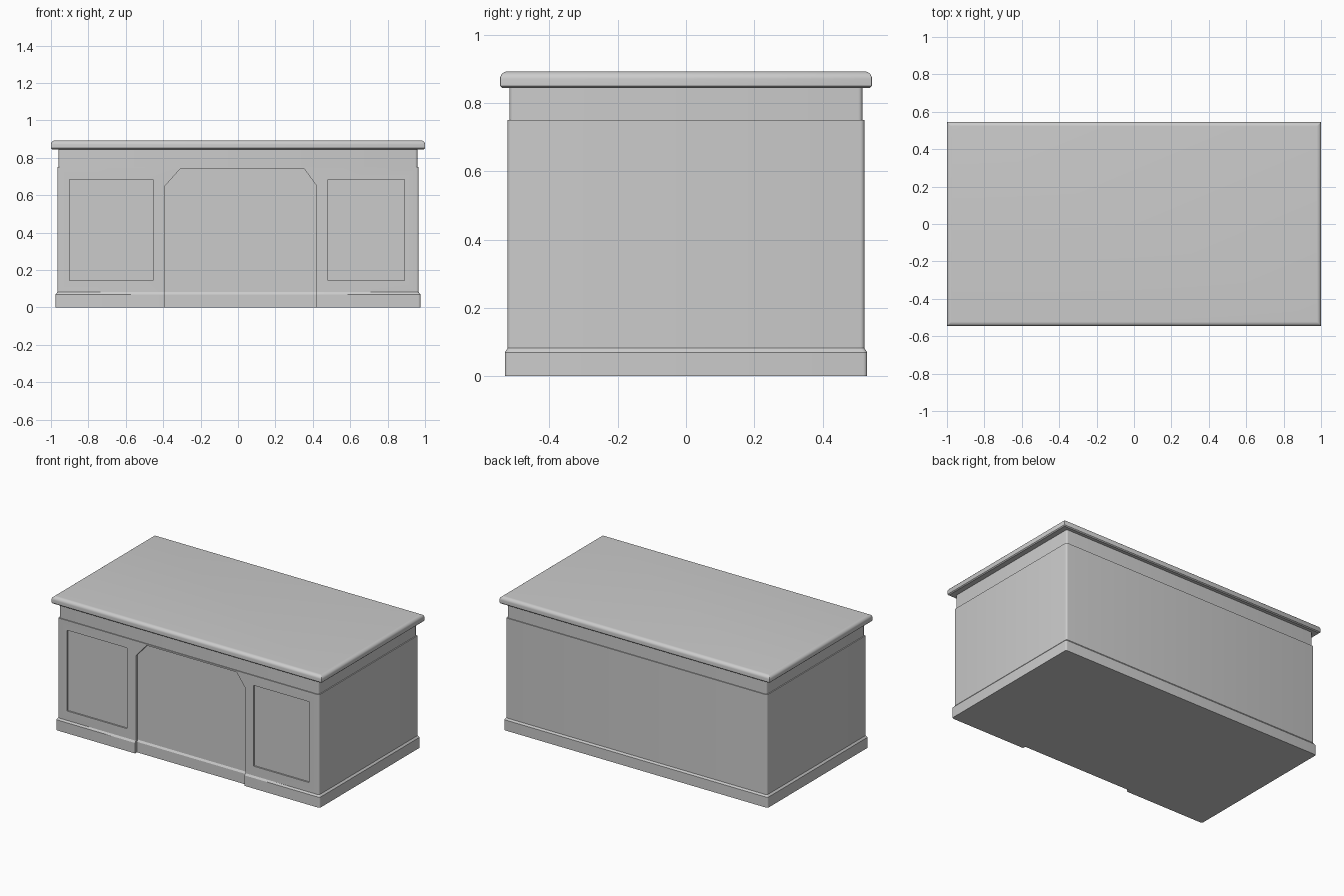
import bpy, bmesh
from math import sin, cos, pi, radians

if "Cube" in bpy.data.objects:
    bpy.data.objects.remove(bpy.data.objects["Cube"])


def finish(name, bm):
    bmesh.ops.recalc_face_normals(bm, faces=bm.faces)
    mesh = bpy.data.meshes.new(name)
    bm.to_mesh(mesh)
    bm.free()
    obj = bpy.data.objects.new(name, mesh)
    bpy.context.collection.objects.link(obj)
    return obj


def loft(name, profile, radius, segs=4):
    """Stack rounded rectangles given as (half x, half y, z)."""
    bm = bmesh.new()
    rings = []
    for hx, hy, z in profile:
        ring = []
        for i, (sx, sy) in enumerate([(1, 1), (-1, 1), (-1, -1), (1, -1)]):
            for k in range(segs + 1):
                a = (i + k / segs) * pi / 2
                ring.append(bm.verts.new((sx * (hx - radius) + radius * cos(a),
                                          sy * (hy - radius) + radius * sin(a), z)))
        rings.append(ring)
    n = len(rings[0])
    for lo, hi in zip(rings, rings[1:]):
        for j in range(n):
            bm.faces.new((lo[j], lo[(j + 1) % n], hi[(j + 1) % n], hi[j]))
    bm.faces.new(rings[0])
    bm.faces.new(rings[-1])
    return finish(name, bm)


def prism(name, outline, y0, y1):
    """Extrude an x-z outline along y."""
    bm = bmesh.new()
    face = bm.faces.new([bm.verts.new((x, y0, z)) for x, z in outline])
    ext = bmesh.ops.extrude_face_region(bm, geom=[face])
    bmesh.ops.translate(bm, vec=(0, y1 - y0, 0),
                        verts=[v for v in ext["geom"] if isinstance(v, bmesh.types.BMVert)])
    obj = finish(name, bm)
    obj.hide_render = True
    return obj


def cut(obj, cutter):
    mod = obj.modifiers.new("cut", "BOOLEAN")
    mod.operation = "DIFFERENCE"
    mod.solver = "EXACT"
    mod.object = cutter
    bpy.context.view_layer.objects.active = obj
    bpy.ops.object.modifier_apply(modifier=mod.name)
    bpy.data.objects.remove(cutter)


def smooth(obj):
    bpy.ops.object.select_all(action="DESELECT")
    obj.select_set(True)
    bpy.context.view_layer.objects.active = obj
    bpy.ops.object.shade_smooth_by_angle(angle=radians(30))


# Carcass: plinth, pedestal body and set-back frieze
upper = [(0.976, 0.531, 0.07), (0.966, 0.523, 0.082), (0.966, 0.523, 0.75),
         (0.959, 0.517, 0.75), (0.959, 0.517, 0.85)]
body = loft("desk_body", [(0.976, 0.531, 0)] + upper, 0.012)

# Shallow kneehole recess that follows the plinth profile
arch = prism("kneehole_cutter", [(-0.39, -0.1), (0.42, -0.1), (0.42, 0.65), (0.355, 0.74),
                                 (-0.31, 0.74), (-0.39, 0.65)], -0.7, -0.4)
core = loft("kneehole_core", [(0.976, 0.531, -0.2)] + upper, 0.012)
for v in core.data.vertices:
    v.co.y += 0.02
core.hide_render = True
cut(arch, core)
cut(body, arch)

# Sunken door panels on both pedestals
for x0, x1 in [(-0.90, -0.455), (0.48, 0.89)]:
    cut(body, prism("panel_cutter", [(x0, 0.145), (x1, 0.145), (x1, 0.685), (x0, 0.685)],
                    -0.7, -0.513))
smooth(body)

# Table top with rounded edge
edge = [(0.994, 0.539, 0.845), (1.0, 0.545, 0.851)]
for k in range(7):
    a = k / 6 * pi / 2
    edge.append((0.978 + 0.022 * cos(a), 0.523 + 0.022 * sin(pi / 2 - a), 0.871 + 0.022 * sin(a)))
smooth(loft("table_top", edge, 0.003, 2))
